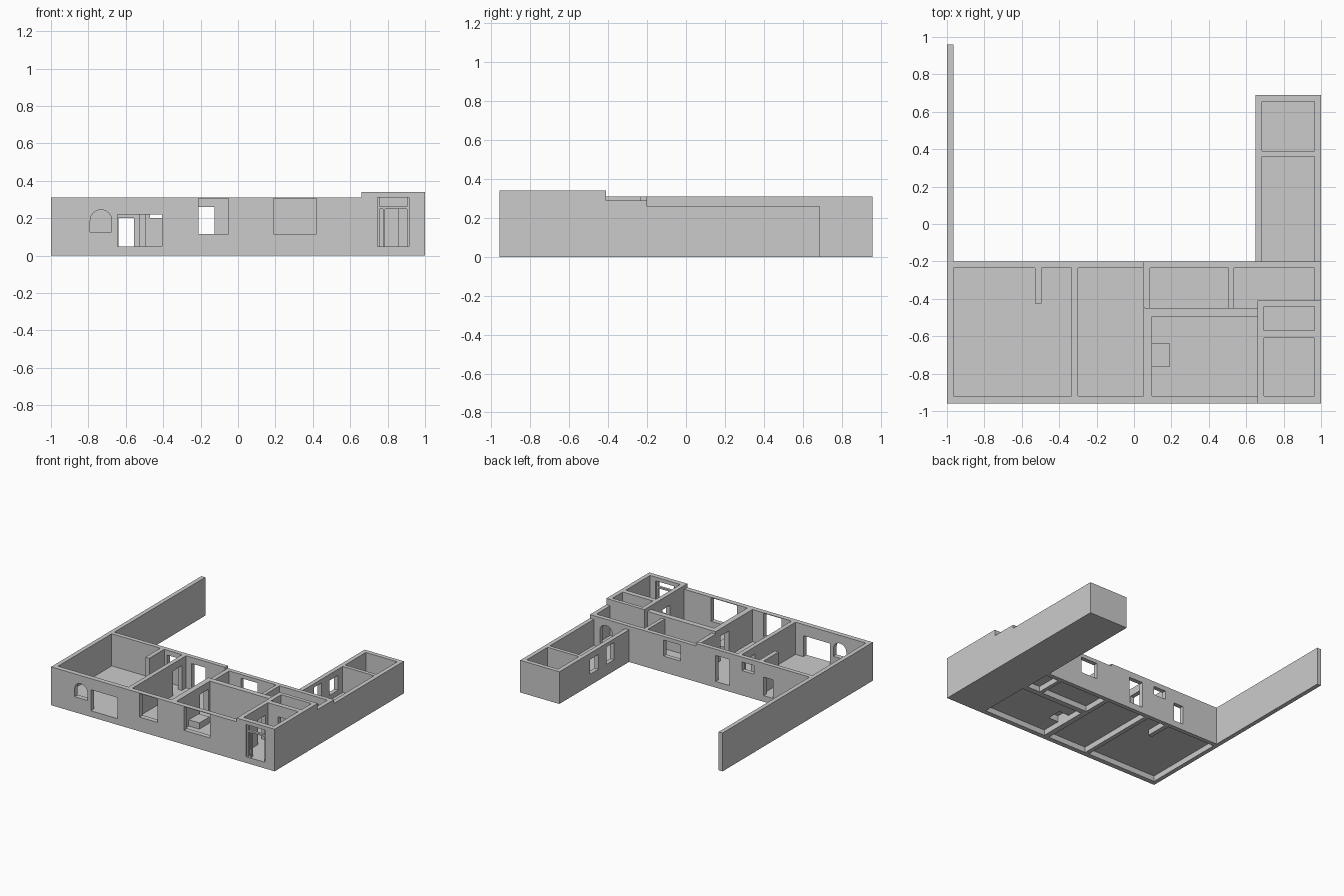
import bpy, bmesh, math

if "Cube" in bpy.data.objects:
    bpy.data.objects.remove(bpy.data.objects["Cube"])

FLOOR = 0.05


def prism(name, pts, z0, z1):
    """Vertical extrusion of a footprint."""
    bm = bmesh.new()
    face = bm.faces.new([bm.verts.new((x, y, z0)) for x, y in pts])
    ext = bmesh.ops.extrude_face_region(bm, geom=[face])
    for v in ext["geom"]:
        if isinstance(v, bmesh.types.BMVert):
            v.co.z = z1
    bmesh.ops.recalc_face_normals(bm, faces=bm.faces)
    me = bpy.data.meshes.new(name)
    bm.to_mesh(me)
    bm.free()
    ob = bpy.data.objects.new(name, me)
    bpy.context.collection.objects.link(ob)
    return ob


def box(name, x0, x1, y0, y1, z0, z1):
    return prism(name, [(x0, y0), (x1, y0), (x1, y1), (x0, y1)], z0, z1)


def arch(x0, x1, y0, y1, z0, z1):
    """Round-topped cutter running along y."""
    r, cx = (x1 - x0) / 2, (x0 + x1) / 2
    pts = [(x0, z0), (x1, z0)]
    pts += [(cx + r * math.cos(math.pi * i / 12), z1 - r + r * math.sin(math.pi * i / 12))
            for i in range(13)]
    ob = prism("arch_cutter", pts, y0, y1)
    for v in ob.data.vertices:
        x, z, y = v.co
        v.co = (x, y, z)
    ob.data.flip_normals()
    return ob


def cut(ob, cutter):
    cutter.hide_render = True
    mod = ob.modifiers.new("cut", "BOOLEAN")
    mod.operation = "DIFFERENCE"
    mod.solver = "EXACT"
    mod.object = cutter
    bpy.context.view_layer.objects.active = ob
    bpy.ops.object.modifier_apply(modifier=mod.name)
    bpy.data.objects.remove(cutter)


def carve(ob, cuts):
    for c in cuts:
        cut(ob, box("cutter", *c))


# main house with the long garden wall
house = prism("main_house_walls", [(-1, -.96), (.66, -.96), (.66, -.45), (.05, -.45), (.05, -.2),
                                   (-.965, -.2), (-.965, .96), (-1, .96)], 0, .31)
carve(house, [
    # rooms
    (-.965, -.53, -.92, -.235, -.1, .5),
    (-.54, -.485, -.92, -.425, -.1, .5),
    (-.495, -.335, -.92, -.235, -.1, .5),
    (-.3, .05, -.92, -.235, -.1, .5),
    (.04, .06, -.451, -.235, -.1, .5),
    (.095, .7, -.92, -.495, -.1, .5),
    # front windows
    (-.645, -.405, -1, -.9, FLOOR, .22),
    (-.21, -.05, -1, -.9, .115, .305),
    (.19, .42, -1, -.9, .115, .305),
    # back doors and windows
    (-.64, -.555, -.25, -.1, FLOOR, .2),
    (-.47, -.36, -.25, -.1, .2, .27),
    (-.25, -.125, -.25, -.1, FLOOR, .26),
    # inner doorways
    (-.35, -.29, -.40, -.29, FLOOR, .25),
    (.03, .11, -.62, -.51, FLOOR, .25),
])
cut(house, arch(-.79, -.675, -1, -.9, .125, .245))

# lower rear corridor
rear = prism("rear_corridor_walls", [(.05, -.45), (.66, -.45), (.66, -.41), (1, -.41),
                                     (1, -.2), (.05, -.2)], 0, .29)
carve(rear, [
    (.085, .505, -.5, -.235, -.1, .5),
    (.535, .652, -.5, -.235, -.1, .5),
    (.65, .965, -.46, -.235, FLOOR, .5),
    (.19, .34, -.25, -.1, .13, .26),
])
cut(rear, arch(.80, .91, -.25, -.1, FLOOR, .24))

# taller entrance corner
entry = box("entrance_block", .66, 1, -.96, -.41, 0, .34)
carve(entry, [
    (.695, .965, -.92, -.61, FLOOR, .5),
    (.695, .965, -.57, -.44, FLOOR, .5),
    (.745, .915, -1, -.9, FLOOR, .31),
    (.785, .855, -.65, -.55, FLOOR, .25),
    (.65, .71, -.74, -.64, FLOOR, .25),
])

# entrance door frame
for name, b in (("door_post_left", (.745, .757, FLOOR, .31)),
                ("door_post_right", (.903, .915, FLOOR, .31)),
                ("door_transom", (.757, .903, .25, .263)),
                ("door_side_bar", (.775, .785, FLOOR, .25))):
    box(name, b[0], b[1], -.95, -.93, b[2], b[3])

# low wing on the right
wing = box("side_wing", .65, 1, -.2, .69, 0, .26)
carve(wing, [
    (.685, .965, -.25, .36, FLOOR, .5),
    (.685, .965, .39, .655, FLOOR, .5),
    (.6, .7, -.01, .09, .09, .23),
    (.6, .7, .19, .3, .09, .21),
])

# thin raised room floors, hollow below
for i, (x0, x1, y0, y1) in enumerate([(-.965, -.335, -.92, -.235), (-.3, .05, -.92, -.235),
                                      (.095, .66, -.92, -.495), (.085, .505, -.45, -.235),
                                      (.535, .652, -.45, -.235)]):
    floor = box(f"room_floor_{i + 1}", x0, x1, y0, y1, FLOOR - .005, FLOOR)
    if i == 2:
        carve(floor, [(.09, .185, -.76, -.64, -.1, .2)])

# hollow hearth platform
hearth = box("hearth", .095, .19, -.765, -.635, FLOOR - .005, .1)
carve(hearth, [(.09, .185, -.76, -.64, 0, .095)])
